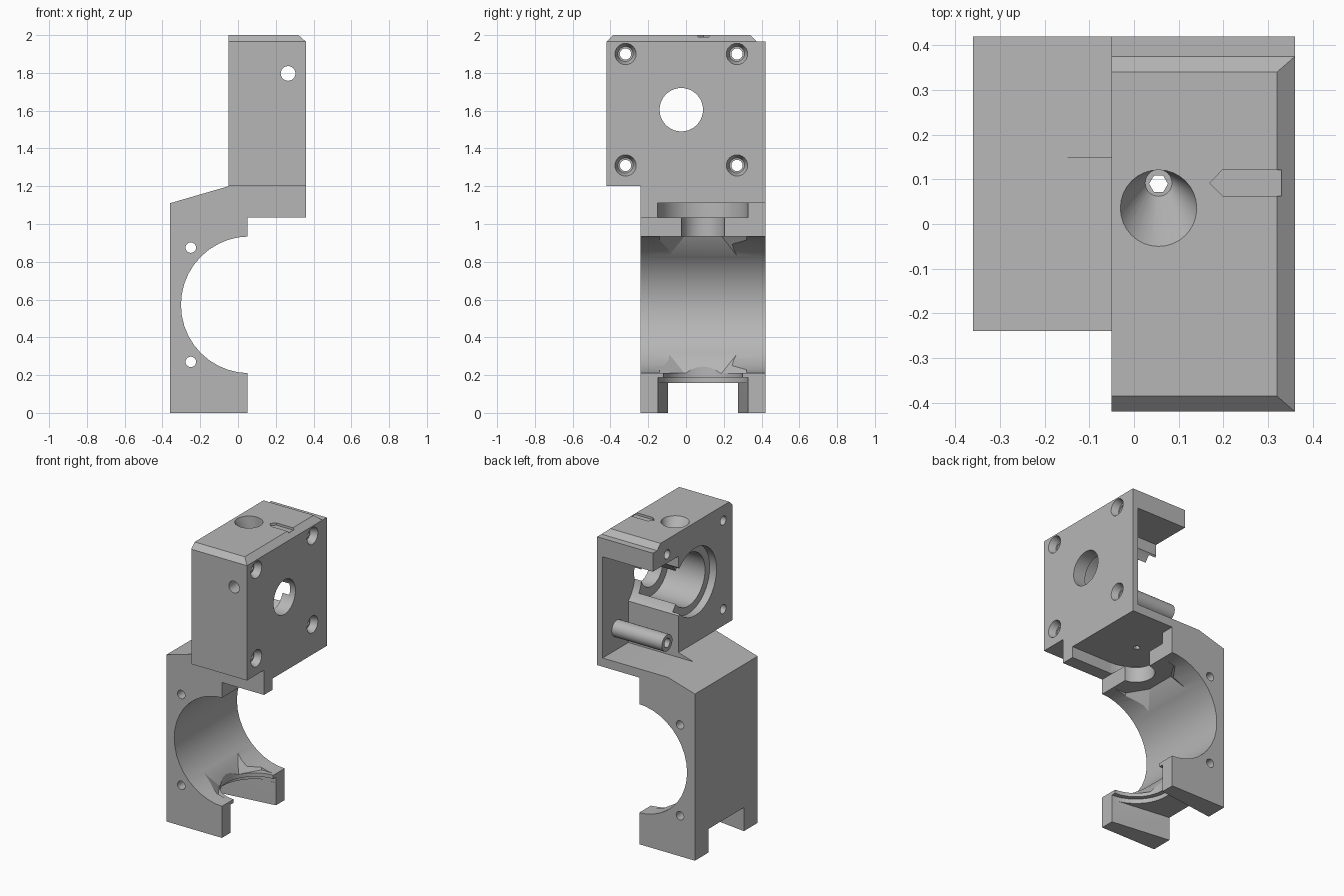
import bpy, bmesh
from math import cos, sin, tau
from mathutils import Vector

if "Cube" in bpy.data.objects:
    bpy.data.objects.remove(bpy.data.objects["Cube"], do_unlink=True)

grey = bpy.data.materials.new("plain grey")
grey.use_nodes = True
grey.diffuse_color = (0.47, 0.47, 0.47, 1)
grey.node_tree.nodes["Principled BSDF"].inputs["Base Color"].default_value = (0.47, 0.47, 0.47, 1)


def loft(name, rings):
    """Closed solid through rings of equal point count."""
    bm = bmesh.new()
    loops = [[bm.verts.new(p) for p in ring] for ring in rings]
    n = len(loops[0])
    for a, b in zip(loops, loops[1:]):
        for i in range(n):
            bm.faces.new((a[i], a[(i + 1) % n], b[(i + 1) % n], b[i]))
    bm.faces.new(loops[0][::-1])
    bm.faces.new(loops[-1])
    bmesh.ops.recalc_face_normals(bm, faces=bm.faces)
    mesh = bpy.data.meshes.new(name)
    bm.to_mesh(mesh)
    bm.free()
    mesh.materials.append(grey)
    ob = bpy.data.objects.new(name, mesh)
    bpy.context.collection.objects.link(ob)
    return ob


def rect(x0, x1, y0, y1, z):
    return [(x0, y0, z), (x1, y0, z), (x1, y1, z), (x0, y1, z)]


def box(name, x, y, z):
    return loft(name, [rect(*x, *y, h) for h in z])


def disc(axis, centre, r, n):
    u, v = {"x": ((0, 1, 0), (0, 0, 1)), "y": ((1, 0, 0), (0, 0, 1)),
            "z": ((1, 0, 0), (0, 1, 0))}[axis]
    return [Vector(centre) + Vector(u) * r * cos(tau * i / n) + Vector(v) * r * sin(tau * i / n)
            for i in range(n)]


def rod(name, axis, start, end, r, r2=None, n=32):
    """Cylinder or cone between two points."""
    return loft(name, [disc(axis, start, r, n), disc(axis, end, r2 or r, n)])


def extrude(name, outline, z0, z1):
    return loft(name, [[(x, y, z) for x, y in outline] for z in (z0, z1)])


def combine(target, tool, operation="DIFFERENCE"):
    mod = target.modifiers.new("combine", "BOOLEAN")
    mod.operation, mod.solver, mod.object = operation, "EXACT", tool
    bpy.context.view_layer.objects.active = target
    bpy.ops.object.modifier_apply(modifier=mod.name)
    bpy.data.objects.remove(tool, do_unlink=True)


def cut(tool):
    combine(body, tool)


# Lower clamp body and upper motor block
side = [(-.36, 0), (.05, 0), (.05, 1.035), (.36, 1.035), (.36, 1.2), (-.05, 1.2), (-.36, 1.11)]
body = loft("bracket_body", [[(x, y, z) for x, z in side] for y in (-.24, .42)])
combine(body, box("motor_block", (-.05, .36), (-.42, .42), (1.2, 1.965)), "UNION")
combine(body, loft("chamfered_cap", [rect(-.05, .36, -.42, .375, 1.9),
                                     rect(-.05, .36, -.42, .375, 1.965),
                                     rect(-.05, .32, -.385, .34, 2)]), "UNION")

# Round fan bore and its screw holes
cut(rod("fan_bore", "y", (.06, -.6, .572), (.06, .6, .572), .362, n=40))
for z in (.27, .875):
    cut(rod("clamp_hole", "y", (-.25, -.6, z), (-.25, .6, z), .028, n=20))

# Groove mount pocket: round flange opening towards the plate side
HX, HY = .06, .09
cut(rod("flange_seat", "z", (HX, HY, 1.035), (HX, HY, 1.11), .24, n=40))
cut(box("flange_slot", (HX, .5), (HY - .24, HY + .24), (1.0, 1.11)))
cut(box("back_relief", (.05, .5), (.3, .5), (1.0, 1.11)))
cut(rod("neck_seat", "z", (HX, HY, .8), (HX, HY, 1.06), .115))

# Lower ring, shoulder and tapered exit slot
cut(rod("lower_ring", "z", (HX, HY, .18), (HX, HY, .3), .21, n=40))
cut(rod("lower_shoulder", "z", (HX, HY, .15), (HX, HY, .187), .24, n=40))
cut(extrude("exit_slot", [(-.4, -.09), (.1, -.155), (.1, .335), (-.4, .27)], -.1, .157))


# Faceted funnels where the hot end meets the bore
def funnel(z_small, z_large):
    large = [(-.19, -.18), (-.19, .18), (-.07, .24), (.2, .24), (.2, -.24), (-.07, -.24)]
    small = [(-.13, -.1), (-.13, .1), (-.05, .23), (.2, .23), (.2, -.23), (-.05, -.23)]
    return loft("funnel", [[(x, HY + y, z) for x, y in ring]
                           for ring, z in ((small, z_small), (large, z_large))])


cut(funnel(.212, .312))
cut(funnel(.933, .832))

# Idler cavity, open to the back and the motor side
cut(box("idler_cavity", (-.5, .32), (.15, .6), (1.168, 1.842)))
cut(rod("idler_pocket", "x", (-.2, .3, 1.605), (.32, .3, 1.605), .22, n=40))

# Motor pilot recess, gear bore and shaft window
MY, MZ = -.025, 1.605
for x, r in ((.0, .225), (.27, .175), (.6, .115)):
    cut(rod("motor_bore", "x", (-.2, MY, MZ), (x, MY, MZ), r, n=40))

# Standing screw post inside the cavity
combine(body, rod("screw_post", "x", (-.05, .27, 1.31), (.34, .27, 1.31), .055), "UNION")

# Countersunk motor screw holes
for y in (MY - .295, MY + .295):
    for z in (MZ - .295, MZ + .295):
        cut(rod("screw_hole", "x", (-.2, y, z), (.6, y, z), .03, n=24))
        cut(rod("countersink", "x", (.315, y, z), (.37, y, z), .04, .06, n=24))

# Tension screw hole through the front
cut(rod("tension_hole", "y", (.265, -.6, 1.797), (.265, .6, 1.797), .039, n=24))

# Filament path with slanted entry cone
cut(rod("filament_hole", "z", (.055, HY, 1.0), (.055, HY, 1.95), .021, n=6))
cut(rod("entry_cone", "z", (.055, HY + .002, 1.86), (.055, .035, 2.001), .03, .086))

# Arrow recess on top
cut(extrude("arrow_mark", [(.17, .092), (.198, .063), (.33, .063), (.33, .121), (.198, .121)],
            1.985, 2.05))

# Smooth the round walls, keep edges crisp
bpy.ops.object.select_all(action="DESELECT")
body.select_set(True)
bpy.context.view_layer.objects.active = body
bpy.ops.object.shade_smooth_by_angle(angle=0.4)
